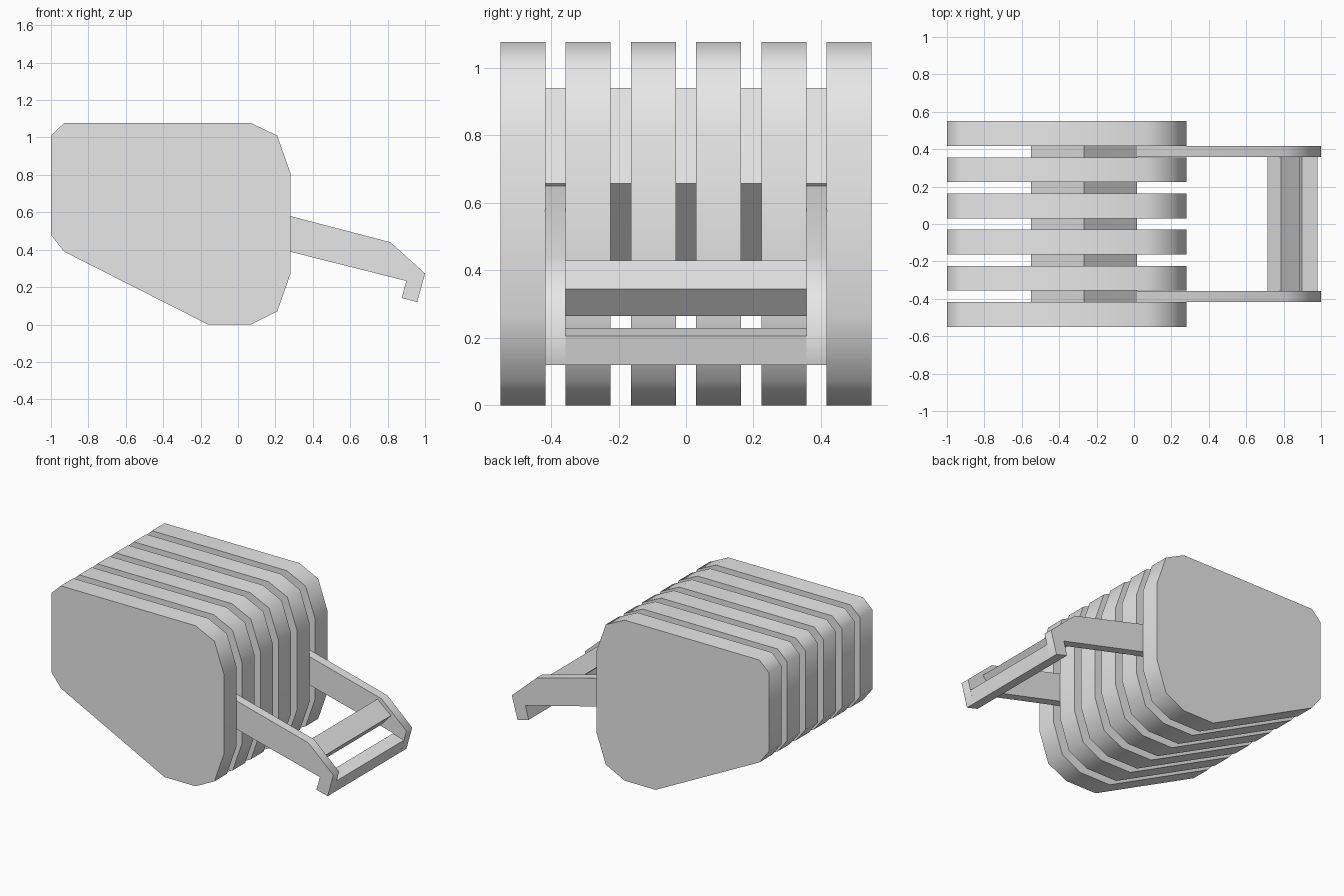
import bpy
import math

cube = bpy.data.objects.get("Cube")
if cube:
    bpy.data.objects.remove(cube, do_unlink=True)

GREY = (0.8, 0.8, 0.8, 1.0)
grey = bpy.data.materials.new("light_grey")
grey.use_nodes = True
grey.diffuse_color = GREY
grey.node_tree.nodes["Principled BSDF"].inputs["Base Color"].default_value = GREY


def extrude_profile(name, profile, y0, y1):
    """Prism from a clockwise x-z outline (seen from the front), between two y values."""
    n = len(profile)
    verts = [(x, y, z) for y in (y0, y1) for x, z in profile]
    faces = [tuple(reversed(range(n))), tuple(range(n, 2 * n))]
    faces += [(i, (i + 1) % n, n + (i + 1) % n, n + i) for i in range(n)]
    mesh = bpy.data.meshes.new(name)
    mesh.from_pydata(verts, [], faces)
    mesh.materials.append(grey)
    obj = bpy.data.objects.new(name, mesh)
    bpy.context.collection.objects.link(obj)
    # Soft rim bends, crisp square edges
    bpy.ops.object.select_all(action='DESELECT')
    obj.select_set(True)
    bpy.context.view_layer.objects.active = obj
    bpy.ops.object.shade_smooth_by_angle(angle=math.radians(65))
    return obj


# Six thick plates standing side by side
plate = [(-1, 0.48), (-1, 1.01), (-0.93, 1.077), (0.07, 1.077), (0.21, 1.01), (0.28, 0.81),
         (0.28, 0.27), (0.21, 0.07), (0.07, 0), (-0.16, 0), (-0.93, 0.39)]
PITCH, HALF = 0.1935, 0.0665
for i in range(6):
    yc = (i - 2.5) * PITCH
    extrude_profile(f"plate_{i + 1}", plate, yc - HALF, yc + HALF)

# Square core rod, standing on its edge, through all the plates
cx, cz, r = -0.267, 0.657, 0.283
core = [(cx - r, cz), (cx, cz + r), (cx + r, cz), (cx, cz - r)]
extrude_profile("core_rod", core, -0.48, 0.48)

# Two hooked arms in the outer gaps
arm = [(-0.2, 0.705), (0.815, 0.44), (1.0, 0.273), (0.958, 0.12), (0.875, 0.142),
       (0.9, 0.233), (-0.2, 0.51)]
ARM_IN, ARM_OUT = 0.357, 0.418
extrude_profile("front_arm", arm, -ARM_OUT, -ARM_IN)
extrude_profile("back_arm", arm, ARM_IN, ARM_OUT)

# Crossbars joining the arms
upper = [(0.713, 0.35), (0.785, 0.43), (0.885, 0.345), (0.813, 0.265)]
lower = [(0.875, 0.142), (0.899, 0.229), (0.981, 0.206), (0.958, 0.12)]
extrude_profile("upper_crossbar", upper, -ARM_IN, ARM_IN)
extrude_profile("lower_crossbar", lower, -ARM_IN, ARM_IN)
